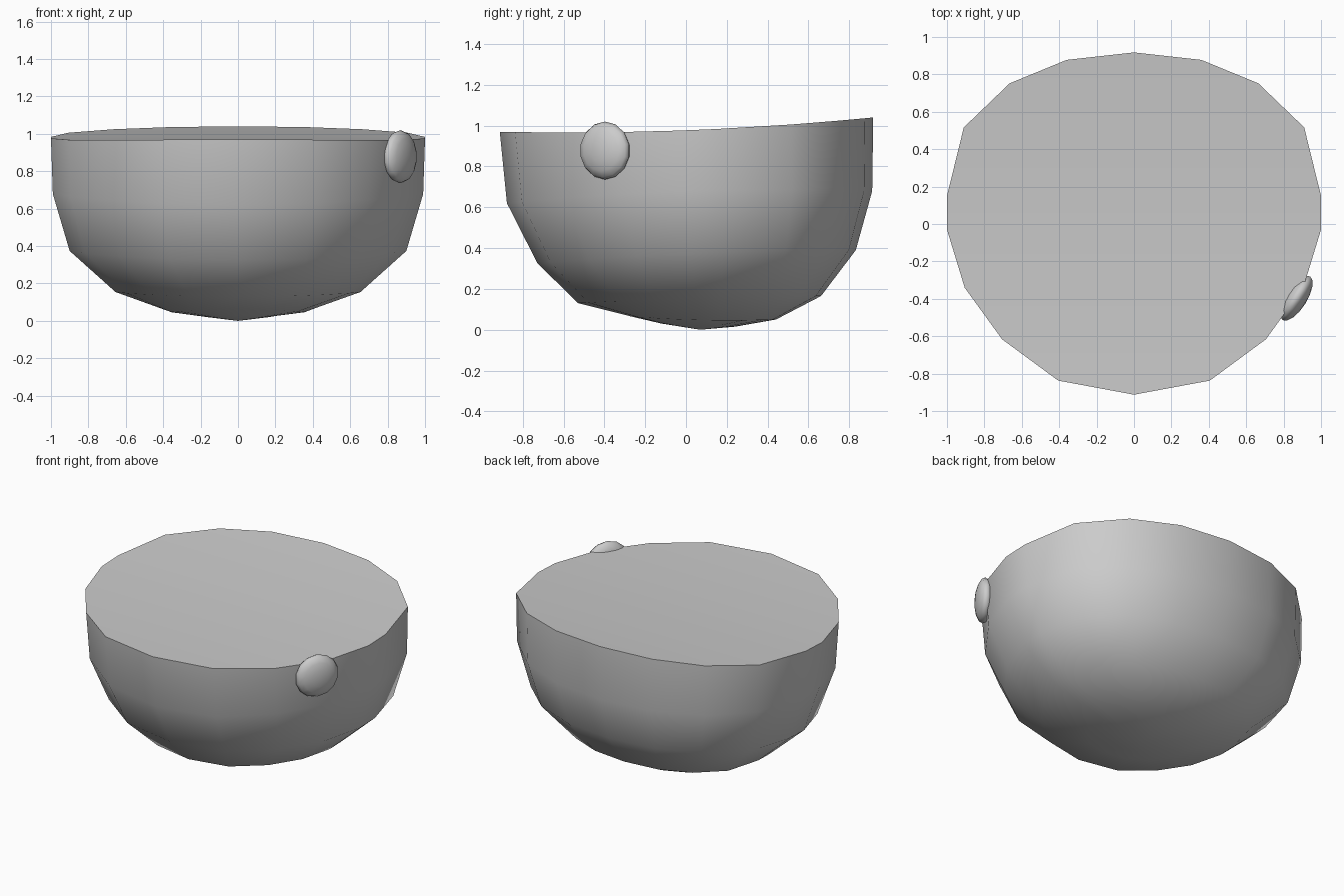
import bpy, bmesh
from mathutils import Vector, Matrix

if "Cube" in bpy.data.objects:
    bpy.data.objects.remove(bpy.data.objects["Cube"])


def finish(bm, name, angle):
    bmesh.ops.recalc_face_normals(bm, faces=bm.faces[:])
    mesh = bpy.data.meshes.new(name)
    bm.to_mesh(mesh)
    bm.free()
    obj = bpy.data.objects.new(name, mesh)
    bpy.context.collection.objects.link(obj)
    bpy.ops.object.select_all(action='DESELECT')
    obj.select_set(True)
    bpy.context.view_layer.objects.active = obj
    bpy.ops.object.shade_smooth_by_angle(angle=angle)
    return obj


# Half outline of the rim, back to front, mirrored across x
half = [(0, .915), (.36, .875), (.665, .75), (.91, .515), (1, .15),
        (1, -.03), (.905, -.34), (.705, -.615), (.405, -.835), (0, -.91)]
outline = half + [(-x, y) for x, y in half[-2:0:-1]]
N = len(outline)

# Bowl rings: half width, front y, back y, z at front / side / back
rings = [(1.0, -.915, .915, .97, .977, 1.04),
         (.99, -.88, .91, .62, .68, .68),
         (.90, -.73, .83, .325, .375, .39),
         (.655, -.53, .66, .13, .155, .165),
         (.355, -.27, .44, .065, .047, .05),
         (.18, -.12, .24, .03, .025, .015)]

bm = bmesh.new()
loops = []
for w, yf, yb, zf, zs, zb in rings:
    loop = []
    for x, y in outline:
        t = y / .9125
        z = zs + (zb - zf) / 2 * t + ((zf + zb) / 2 - zs) * t * t
        loop.append(bm.verts.new((x * w, (yf + yb) / 2 + t * (yb - yf) / 2, z)))
    loops.append(loop)
for a, b in zip(loops, loops[1:]):
    for i in range(N):
        k = (i + 1) % N
        bm.faces.new((a[i], a[k], b[k], b[i]))

# Bottom point
tip = bm.verts.new((0, .07, 0))
for i in range(N):
    bm.faces.new((loops[-1][i], loops[-1][(i + 1) % N], tip))

# Closed top, in strips from side to side
r = loops[0]
bm.faces.new((r[0], r[1], r[N - 1]))
for j in range(1, 8):
    bm.faces.new((r[j], r[j + 1], r[N - 1 - j], r[N - j]))
bm.faces.new((r[8], r[9], r[10]))
finish(bm, "bowl_body", 1.0)

# Flattened round knob on the front right wall
normal = Vector((.846, -.533, 0)).normalized()
matrix = (Matrix.Translation((.868, -.397, .878))
          @ normal.to_track_quat('Z', 'Y').to_matrix().to_4x4()
          @ Matrix.Diagonal((.142, .142, .056, 1)))
bm = bmesh.new()
bmesh.ops.create_uvsphere(bm, u_segments=14, v_segments=8, radius=1, matrix=matrix)
finish(bm, "side_knob", 1.3)
